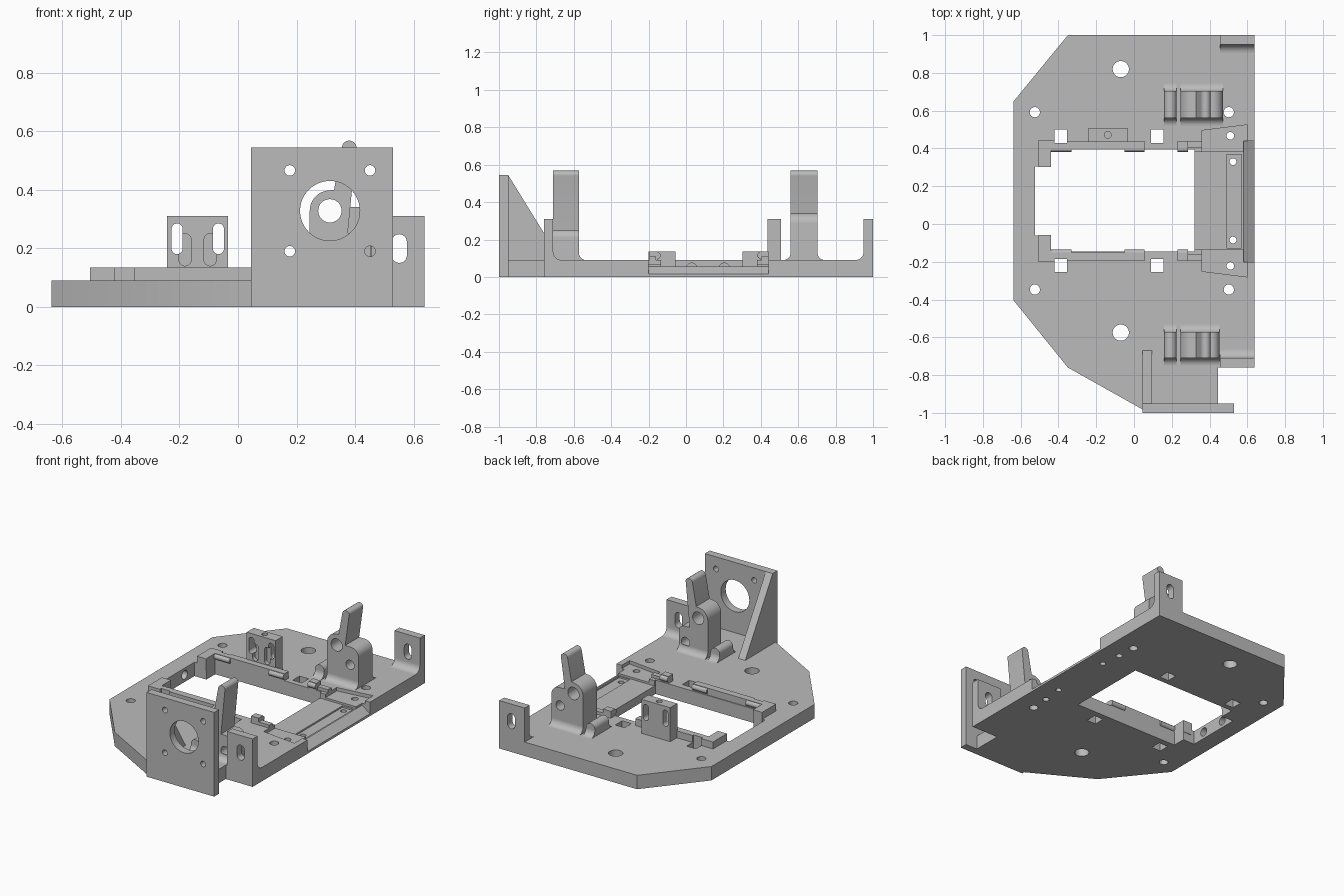
import bpy, bmesh
from math import cos, sin, pi, radians
from mathutils import Vector

old = bpy.data.objects.get("Cube")
if old:
    bpy.data.objects.remove(old, do_unlink=True)

grey = bpy.data.materials.new("plain grey")
grey.use_nodes = True
colour = (0.5, 0.5, 0.5, 1)
grey.diffuse_color = colour
grey.node_tree.nodes["Principled BSDF"].inputs["Base Color"].default_value = colour

MID = 0.1225  # mirror line of the window frame
T = 0.09      # base thickness

# Profile axes: the third letter is the extrusion direction
PLACE = {"z": lambda a, b, c: (a, b, c),
         "y": lambda a, b, c: (a, c, b),
         "x": lambda a, b, c: (c, a, b)}


def prism(name, pts, lo, hi, axis="z"):
    """Extrude a closed profile from lo to hi along an axis."""
    bm = bmesh.new()
    put = PLACE[axis]
    low = [bm.verts.new(put(a, b, lo)) for a, b in pts]
    top = [bm.verts.new(put(a, b, hi)) for a, b in pts]
    bm.faces.new(low)
    bm.faces.new(top)
    for i in range(len(pts)):
        j = (i + 1) % len(pts)
        bm.faces.new((low[i], low[j], top[j], top[i]))
    bmesh.ops.recalc_face_normals(bm, faces=bm.faces)
    mesh = bpy.data.meshes.new(name)
    bm.to_mesh(mesh)
    bm.free()
    mesh.materials.append(grey)
    ob = bpy.data.objects.new(name, mesh)
    bpy.context.collection.objects.link(ob)
    return ob


def box(name, x0, x1, y0, y1, z0, z1):
    return prism(name, [(x0, y0), (x1, y0), (x1, y1), (x0, y1)], z0, z1)


def arc(a, b, r, start=0, end=360, n=32):
    full = end - start == 360
    steps = n if full else n + 1
    return [(a + r * cos(radians(start + (end - start) * i / n)),
             b + r * sin(radians(start + (end - start) * i / n))) for i in range(steps)]


def slot(a, b0, b1, r):
    return arc(a, b1 - r, r, 0, 180, 12) + arc(a, b0 + r, r, 180, 360, 12)


def boolean(target, tools, operation="DIFFERENCE"):
    bpy.context.view_layer.objects.active = target
    for tool in tools:
        mod = target.modifiers.new("cut", "BOOLEAN")
        mod.operation, mod.object, mod.solver = operation, tool, "EXACT"
        bpy.ops.object.modifier_apply(modifier=mod.name)
        bpy.data.objects.remove(tool, do_unlink=True)


def flip(pts):
    return [(x, 2 * MID - y) for x, y in pts]


def rect(x0, x1, y0, y1):
    return [(x0, y0), (x1, y0), (x1, y1), (x0, y1)]


# Base plate
base = prism("base_plate", [(-0.637, 0.65), (-0.35, 1), (0.637, 1), (0.637, -0.76), (0.445, -0.76),
                            (0.445, -0.97), (0.06, -0.97), (0.06, -0.99), (-0.35, -0.76),
                            (-0.637, -0.405)], 0, T)
cuts = [box("cut", -0.44, 0.32, -0.145, 0.395, -1, 1),         # window
        box("cut", -0.525, -0.43, -0.06, 0.305, -1, 1),
        box("cut", 0.31, 0.6, -0.135, 0.38, 0.055, 1),         # channel
        box("cut", 0.49, 0.57, -0.128, 0.367, 0.045, 1),
        prism("cut", [(0.58, 0.055), (0.637, 0.015), (0.7, 0.015), (0.7, 1), (0.58, 1)],
              -0.2, 0.44, "y")]
for side in (list, flip):
    cuts.append(prism("cut", side([(0.36, 0.37), (0.6, 0.37), (0.6, 0.525), (0.36, 0.495)]), 0.068, 1))
    for x, y, r in ((-0.07, 0.82, 0.043), (-0.525, 0.592, 0.027), (0.502, 0.592, 0.027),
                    (0.51, 0.467, 0.02), (0.524, 0.33, 0.018)):
        cuts.append(prism("cut", side(arc(x, y, r)), -1, 1))
    for x in (-0.388, 0.123):
        cuts.append(prism("cut", side(rect(x - 0.033, x + 0.033, 0.43, 0.5)), -1, 1))
for y in (0.03, 0.205):
    cuts.append(prism("cut", arc(y, 0.046, 0.028), -0.59, -0.5, "x"))
boolean(base, cuts)

# Raised window frame with corner blocks and clips, on both sides
for side, tag in ((list, "back"), (flip, "front")):
    frame = prism("window_frame_" + tag, side([
        (-0.505, 0.302), (-0.44, 0.302), (-0.44, 0.395), (0.055, 0.395), (0.055, 0.44),
        (-0.355, 0.44), (-0.355, 0.43), (-0.42, 0.43), (-0.42, 0.445), (-0.505, 0.445)]), 0.055, 0.135)
    prism("corner_clip_" + tag, side(rect(0.23, 0.285, 0.395, 0.44)), 0.055, 0.135)
    prism("corner_step_" + tag, side(rect(0.285, 0.36, 0.405, 0.44)), 0.055, 0.11)
    for k, (x0, x1) in enumerate(((-0.44, -0.33), (-0.05, 0.055), (0.23, 0.285))):
        centre = Vector(side([(0, 0.399)])[0]).y
        prism(f"clip_bead_{tag}_{k}", arc(centre, 0.115, 0.018, n=16), x0, x1, "x")

# Slotted bracket
bracket = box("slotted_bracket", -0.242, -0.035, 0.435, 0.507, T - 0.01, 0.31)
boolean(bracket, [prism("cut", slot(x, 0.18, 0.285, 0.019), -1, 1, "y") for x in (-0.208, -0.067)]
        + [prism("cut", slot(x, 0.14, 0.25, 0.021), 0.4, 0.46, "y") for x in (-0.181, -0.095)]
        + [prism("cut", arc(-0.139, 0.472, 0.018), 0.25, 1)])

# Motor plate and its gusset
motor = box("motor_plate", 0.045, 0.53, -1, -0.95, 0, 0.545)
boolean(motor, [prism("cut", arc(0.314, 0.328, 0.102, n=48), -2, 0, "y")]
        + [prism("cut", arc(0.314 + sx * 0.137, 0.328 + sz * 0.138, 0.018), -2, 0, "y")
           for sx in (-1, 1) for sz in (-1, 1)])
prism("motor_gusset", [(-0.951, 0.02), (-0.951, 0.545), (-0.67, T), (-0.67, 0.02)], 0.045, 0.095, "x")


# End tabs, each with a rounded inner foot and a slot
def end_tab(name, y, inward):
    r = 0.045
    foot = [(y, 0), (y, 0.31), (y + inward * 0.05, 0.31)]
    foot += [(y + inward * (0.05 + r - r * cos(t * pi / 16)), T + r - r * sin(t * pi / 16))
             for t in range(9)]
    foot += [(y + inward * (0.05 + r), 0)]
    tab = prism(name, foot, 0.455, 0.637, "x")
    boolean(tab, [prism("cut", slot(0.551, 0.15, 0.248, 0.026), -2, 2, "y")])


end_tab("back_tab", 1, -1)
end_tab("front_tab", -0.76, 1)


# Cable hooks: two round lobes on a column with a leaning finger
def hook(tag, y0, y1, lobe_x, lobe_z, lobe_r):
    right = lobe_x + lobe_r
    body = prism("hook_" + tag, [(0.245, T - 0.01), (right, T - 0.01)]
                 + arc(lobe_x, lobe_z, lobe_r, 0, 90, 12)
                 + [(0.375, lobe_z + lobe_r), (0.403, 0.54)]
                 + arc(0.38, 0.543, 0.025, 10, 170, 12)
                 + [(0.328, 0.40)] + arc(0.315, 0.328, 0.07, 90, 180, 12), y0, y1, "y")
    boolean(body, [prism("cut", arc(0.314, 0.328, 0.04), -2, 2, "y"),
                   prism("cut", arc(lobe_x - 0.005, lobe_z - 0.06, 0.03), -2, 2, "y")])
    prism("hook_stop_" + tag, [(0.16, T - 0.01), (0.225, T - 0.01)]
          + arc(0.1925, 0.135, 0.0325, 0, 180, 12), y0, y1, "y")
    # Filleted feet
    for y, s in ((y0, -1), (y1, 1)):
        r = 0.04
        foot = [(y, T - 0.01), (y, T + r)]
        foot += [(y + s * r * (1 - cos(t * pi / 16)), T + r * (1 - sin(t * pi / 16))) for t in range(9)]
        foot += [(y + s * r, T - 0.01)]
        for k, (x0, x1) in enumerate(((0.16, 0.225), (0.245, right))):
            prism(f"hook_foot_{tag}_{s}_{k}", foot, x0, x1, "x")


hook("back", 0.56, 0.703, 0.415, 0.285, 0.056)
hook("front", -0.71, -0.573, 0.41, 0.21, 0.042)

# Smooth curved walls, keep edges sharp
bpy.ops.object.select_all(action="DESELECT")
for ob in bpy.context.collection.objects:
    if ob.type == "MESH":
        ob.select_set(True)
        bpy.context.view_layer.objects.active = ob
bpy.ops.object.shade_smooth_by_angle(angle=radians(30))
